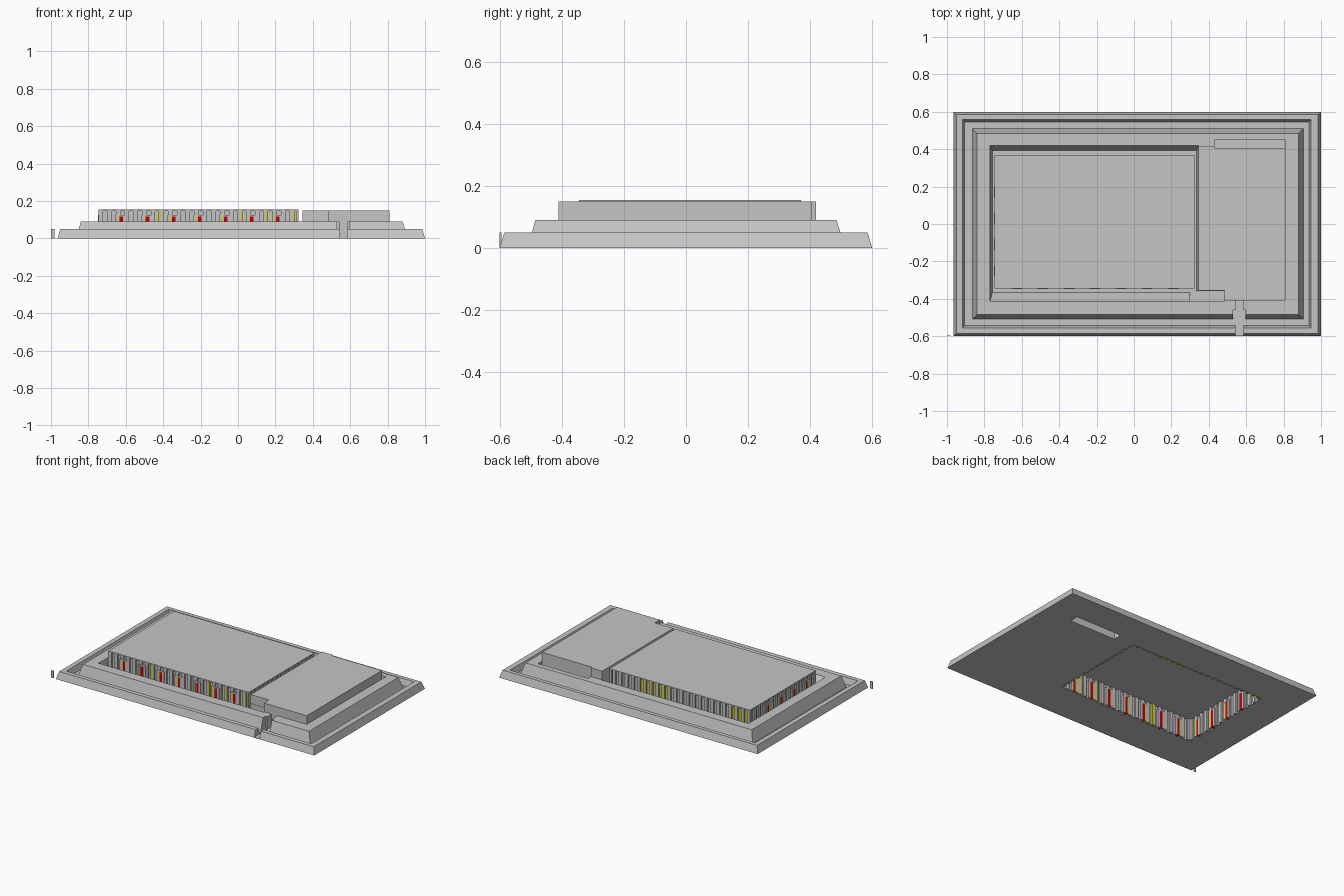
import bpy, bmesh

if "Cube" in bpy.data.objects:
    bpy.data.objects.remove(bpy.data.objects["Cube"])


def material(name, rgb):
    m = bpy.data.materials.new(name)
    m.diffuse_color = (*rgb, 1)
    m.use_nodes = True
    m.node_tree.nodes["Principled BSDF"].inputs["Base Color"].default_value = m.diffuse_color
    return m


GREY = material("light grey", (0.56, 0.56, 0.56))
RED = material("dark red", (0.5, 0.0, 0.01))
YELLOW = material("yellow", (0.75, 0.62, 0.0))


def make(name, bm, mat):
    bmesh.ops.recalc_face_normals(bm, faces=bm.faces)
    mesh = bpy.data.meshes.new(name)
    bm.to_mesh(mesh)
    bm.free()
    mesh.materials.append(mat)
    ob = bpy.data.objects.new(name, mesh)
    bpy.context.collection.objects.link(ob)
    return ob


def add_box(bm, x0, x1, y0, y1, z0, z1):
    vs = [bm.verts.new((x, y, z)) for z in (z0, z1)
          for x, y in ((x0, y0), (x1, y0), (x1, y1), (x0, y1))]
    for f in ((3, 2, 1, 0), (4, 5, 6, 7), (0, 1, 5, 4), (1, 2, 6, 5), (2, 3, 7, 6), (3, 0, 4, 7)):
        bm.faces.new([vs[i] for i in f])


def box(name, mat, *dims):
    bm = bmesh.new()
    add_box(bm, *dims)
    return make(name, bm, mat)


def cut(ob, *dims):
    cutter = box("cutter", GREY, *dims)
    cutter.hide_render = True
    mod = ob.modifiers.new("cut", 'BOOLEAN')
    mod.operation, mod.solver, mod.object = 'DIFFERENCE', 'EXACT', cutter
    bpy.context.view_layer.objects.active = ob
    bpy.ops.object.modifier_apply(modifier=mod.name)
    bpy.data.objects.remove(cutter)


# Terraced base: rectangular loops (x0, x1, y0, y1, z) bridged from outside to the inner opening
loops = [
    (-0.965, 1.0, -0.6, 0.6, 0), (-0.95, 0.985, -0.585, 0.585, 0.05),
    (-0.917, 0.947, -0.555, 0.558, 0.05), (-0.905, 0.935, -0.542, 0.546, 0.01),
    (-0.863, 0.905, -0.508, 0.51, 0.01), (-0.84, 0.88, -0.485, 0.485, 0.09),
    (-0.77, 0.345, -0.415, 0.42, 0.09), (-0.757, 0.334, -0.366, 0.393, 0.01),
    (-0.735, 0.313, -0.335, 0.36, 0.01), (-0.735, 0.313, -0.335, 0.36, 0)]
bm = bmesh.new()
rings = [[bm.verts.new(p) for p in ((a, c, z), (b, c, z), (b, d, z), (a, d, z))]
         for a, b, c, d, z in loops]
for i, r in enumerate(rings):
    s = rings[(i + 1) % len(rings)]
    for k in range(4):
        j = (k + 1) % 4
        bm.faces.new((r[k], r[j], s[j], s[k]))
base = make("terraced_base", bm, GREY)
cut(base, 0.543, 0.585, -0.62, -0.41, 0.003, 0.2)     # gate passage
cut(base, 0.53, 0.597, -0.512, -0.46, 0.01, 0.2)      # wider part of the passage
cut(base, 0.30, 0.485, -0.415, -0.357, 0.011, 0.2)    # trench arm in front of the annex
cut(base, 0.43, 0.81, 0.40, 0.45, 0.01, 0.2)          # light well behind the annex

# Annex block with notched corners
outline = [(0.345, -0.355), (0.485, -0.355), (0.485, -0.41), (0.81, -0.41),
           (0.81, 0.405), (0.43, 0.405), (0.43, 0.418), (0.345, 0.418)]
bm = bmesh.new()
bottom = bm.faces.new([bm.verts.new((x, y, 0.006)) for x, y in outline])
top = bmesh.ops.extrude_face_region(bm, geom=[bottom])
bmesh.ops.translate(bm, vec=(0, 0, 0.144), verts=[v for v in top["geom"] if isinstance(v, bmesh.types.BMVert)])
annex = make("annex", bm, GREY)
for part in (base, annex):
    cut(part, 0.44, 0.79, 0.335, 0.395, -0.02, 0.143)  # slot open from below

# Main hall: flat roof over pleated walls, hollow and open below
X0, X1, Y0, Y1 = -0.745, 0.323, -0.345, 0.37
box("hall_roof", GREY, X0, X1, Y0, Y1, 0.147, 0.155)
panels = {m.name: bmesh.new() for m in (GREY, RED, YELLOW)}


def wall_piece(side, t0, t1, d0, d1, z0, z1, mat):
    """Box along one wall; d is the depth measured inwards from the outer face."""
    bm = panels[mat.name]
    if side == "front":
        add_box(bm, t0, t1, Y0 + d0, Y0 + d1, z0, z1)
    elif side == "back":
        add_box(bm, t0, t1, Y1 - d1, Y1 - d0, z0, z1)
    elif side == "left":
        add_box(bm, X0 + d0, X0 + d1, t0, t1, z0, z1)
    else:
        add_box(bm, X1 - d1, X1 - d0, t0, t1, z0, z1)


def panel_colour(side, t, i):
    if side == "back" and i % 2 and (abs(t) < 0.11 or t < -0.6):
        return YELLOW
    return GREY


for side, a, b in (("front", X0, X1), ("back", X0, X1), ("left", Y0, Y1), ("right", Y0, Y1)):
    n = round((b - a) / 0.0232)
    step = (b - a) / n
    for i in range(n):
        t = a + i * step
        d = 0.012 if i % 2 else 0.0
        wall_piece(side, t, t + step, d, d + 0.014, 0, 0.148, panel_colour(side, t + step / 2, i))

# Framed windows: grey surround, red pane and yellow edge strip
for side, start, count in (("front", -0.627, 7), ("left", -0.25, 4)):
    for i in range(count):
        t = start + i * 0.1395
        for s in (-1, 1):
            c = t + s * 0.021
            wall_piece(side, c - 0.008, c + 0.008, -0.003, 0.029, 0, 0.125, GREY)
        wall_piece(side, t - 0.013, t + 0.013, -0.003, 0.029, 0.117, 0.125, GREY)
        wall_piece(side, t - 0.006, t + 0.013, -0.001, 0.028, 0, 0.117, RED)
        wall_piece(side, t - 0.013, t - 0.006, -0.001, 0.028, 0, 0.117, YELLOW)

# Slim yellow strips on the front
for t in (-0.42, 0.02, 0.155, 0.3):
    wall_piece("front", t - 0.005, t + 0.005, -0.002, 0.029, 0, 0.147, YELLOW)

make("hall_walls", panels[GREY.name], GREY)
make("hall_red_panes", panels[RED.name], RED)
make("hall_yellow_panels", panels[YELLOW.name], YELLOW)

# Small marker post beside the front left corner
box("marker_post", GREY, -1.0, -0.982, -0.6, -0.595, 0, 0.05)
